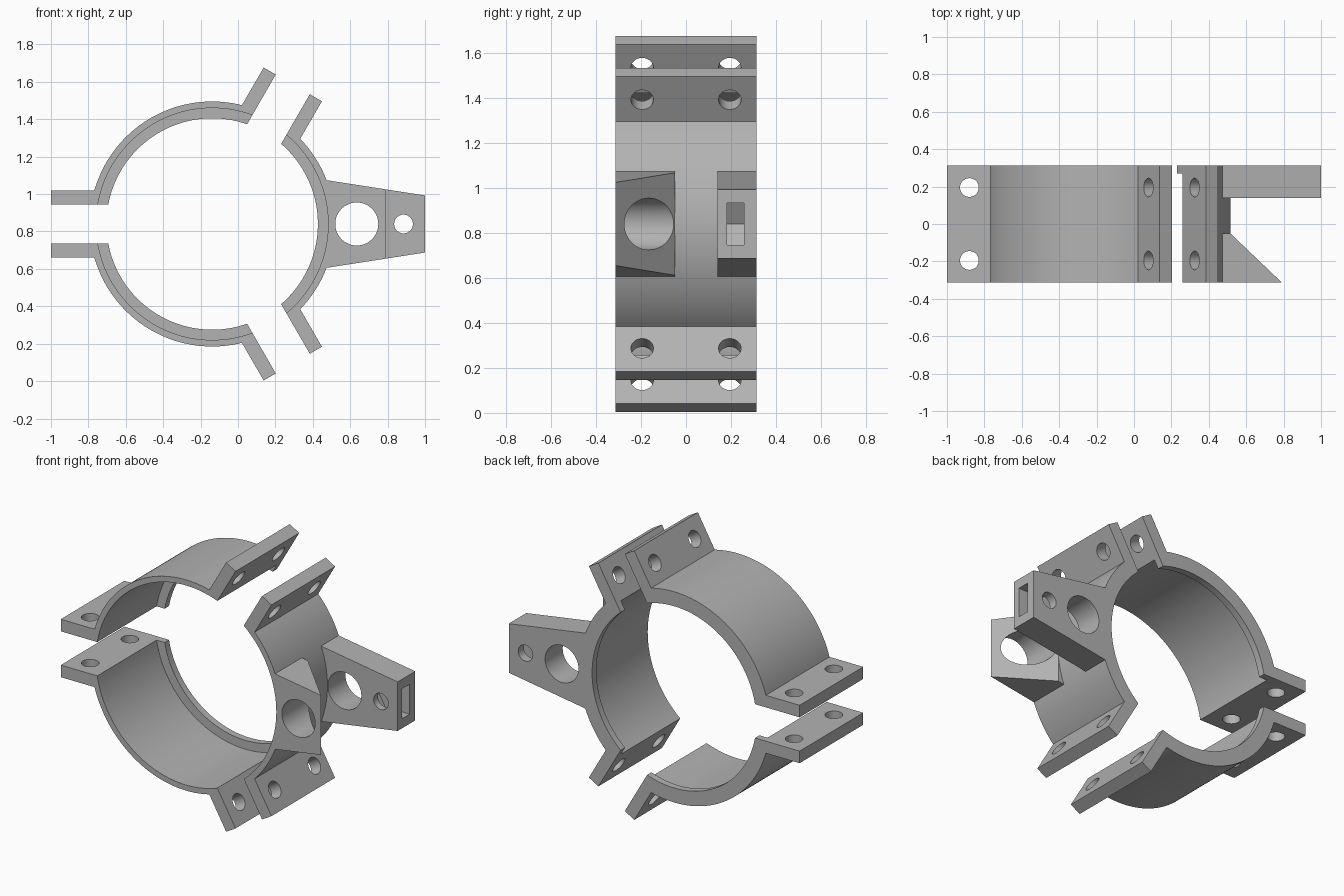
import bpy, bmesh
from math import sin, cos, asin, radians, pi
from mathutils import Vector, Matrix

if "Cube" in bpy.data.objects:
    bpy.data.objects.remove(bpy.data.objects["Cube"])

# Ring layout: all three clamp segments share one axis along y
CENTRE = Vector((-0.138, 0, 0.84))
R_OUT, R_MID, R_LIP = 0.655, 0.62, 0.565
GAP, THICK, TIP = 0.105, 0.075, 0.862
HALF = 0.3125

grey = bpy.data.materials.new("plain grey")
grey.use_nodes = True
colour = (0.45, 0.45, 0.45, 1)
grey.diffuse_color = colour
grey.node_tree.nodes["Principled BSDF"].inputs["Base Color"].default_value = colour


def finish(name, bm):
    bmesh.ops.recalc_face_normals(bm, faces=bm.faces)
    mesh = bpy.data.meshes.new(name)
    bm.to_mesh(mesh)
    bm.free()
    mesh.materials.append(grey)
    obj = bpy.data.objects.new(name, mesh)
    bpy.context.collection.objects.link(obj)
    return obj


def prism(name, points, y0, y1, slant=None):
    """Extrude an (x, z) outline along y, optionally trimmed by a plane."""
    bm = bmesh.new()
    face = bm.faces.new([bm.verts.new((x, y0, z)) for x, z in points])
    new = bmesh.ops.extrude_face_region(bm, geom=[face])["geom"]
    bmesh.ops.translate(bm, vec=(0, y1 - y0, 0),
                        verts=[v for v in new if isinstance(v, bmesh.types.BMVert)])
    bmesh.ops.recalc_face_normals(bm, faces=bm.faces)
    if slant:
        cut = bmesh.ops.bisect_plane(bm, geom=bm.verts[:] + bm.edges[:] + bm.faces[:],
                                     plane_co=slant[0], plane_no=slant[1], clear_outer=True)
        edges = [e for e in bm.edges if e.is_boundary]
        bmesh.ops.holes_fill(bm, edges=edges)
    return finish(name, bm)


def rod(centre, axis, radius, depth):
    bm = bmesh.new()
    turn = Vector(axis).to_track_quat('Z', 'Y').to_matrix().to_4x4()
    bmesh.ops.create_cone(bm, cap_ends=True, segments=48, radius1=radius, radius2=radius,
                          depth=depth, matrix=Matrix.Translation(centre) @ turn)
    return finish("hole_cutter", bm)


def combine(target, other, operation):
    mod = target.modifiers.new("join", 'BOOLEAN')
    mod.operation, mod.solver, mod.object = operation, 'EXACT', other
    bpy.context.view_layer.update()
    bpy.context.view_layer.objects.active = target
    bpy.ops.object.modifier_apply(modifier=mod.name)
    bpy.data.objects.remove(other)


def arc(radius, half_angle, steps=48):
    return [(radius * cos(a), radius * sin(a))
            for a in (half_angle * (2 * i / steps - 1) for i in range(steps + 1))]


def end_angle(radius, inset):
    return pi / 3 - asin(inset / radius)


def placed(points, turn):
    return [(CENTRE.x + x * cos(turn) - z * sin(turn),
             CENTRE.z + x * sin(turn) + z * cos(turn)) for x, z in points]


def segment(name, turn):
    u = Vector((cos(pi / 3), sin(pi / 3)))
    n = Vector((sin(pi / 3), -cos(pi / 3)))
    tips = [tuple(u * TIP + n * GAP), tuple(u * TIP + n * (GAP + THICK))]
    # Thin shell with a bolting flange at both ends
    outline = (arc(R_MID, end_angle(R_MID, GAP)) + tips
               + arc(R_OUT, end_angle(R_OUT, GAP + THICK))[::-1]
               + [(x, -z) for x, z in reversed(tips)])
    body = prism(name, placed(outline, turn), -HALF, HALF)
    # Inner lip along the back edge
    r = R_MID + 0.012
    lip = arc(R_LIP, end_angle(R_LIP, GAP)) + arc(r, end_angle(r, GAP))[::-1]
    combine(body, prism("lip", placed(lip, turn), 0.27, HALF), 'UNION')
    # Bolt holes
    for side in (1, -1):
        p = u * 0.742 + n * (GAP + THICK / 2)
        (px, pz), = placed([(p.x, side * p.y)], turn)
        (ax, az), = placed([(n.x, side * n.y)], turn)
        axis = (ax - CENTRE.x, 0, az - CENTRE.z)
        for y in (-0.195, 0.195):
            combine(body, rod((px, y, pz), axis, 0.05, 0.16), 'DIFFERENCE')
    return body


right = segment("side_clamp_segment", 0)
parts = [right,
         segment("upper_clamp_segment", 2 * pi / 3),
         segment("lower_clamp_segment", -2 * pi / 3)]

# Tapered bracket outline, rooted inside the shell
root_r = 0.64
root = placed(arc(root_r, asin(0.237 / root_r), 24), 0)
taper = root + [(1.0, CENTRE.z + 0.1525), (1.0, CENTRE.z - 0.1525)]
arm = prism("rear_arm", taper, 0.14, HALF)
wedge = prism("front_wedge", taper, -HALF, -0.05,
              slant=((0.79, -HALF, 0), Vector((0.2625, 0.275, 0)).normalized()))
combine(right, arm, 'UNION')
combine(right, wedge, 'UNION')

# Large through hole in wedge and arm, small bolt hole in the arm
combine(right, rod((0.635, 0, CENTRE.z), (0, 1, 0), 0.115, 1), 'DIFFERENCE')
combine(right, rod((0.885, 0, CENTRE.z), (0, 1, 0), 0.05, 1), 'DIFFERENCE')

# Nut pocket opening at the arm's end
h = 0.093
pocket = [(1.1, h), (0.832, h), (0.778, 0), (0.832, -h), (1.1, -h)]
combine(right, prism("nut_pocket", [(x, CENTRE.z + z) for x, z in pocket], 0.182, 0.258),
        'DIFFERENCE')

# Smooth curved walls, crisp edges
bpy.ops.object.select_all(action='DESELECT')
for part in parts:
    part.select_set(True)
bpy.context.view_layer.objects.active = right
bpy.ops.object.shade_smooth_by_angle(angle=radians(25))
